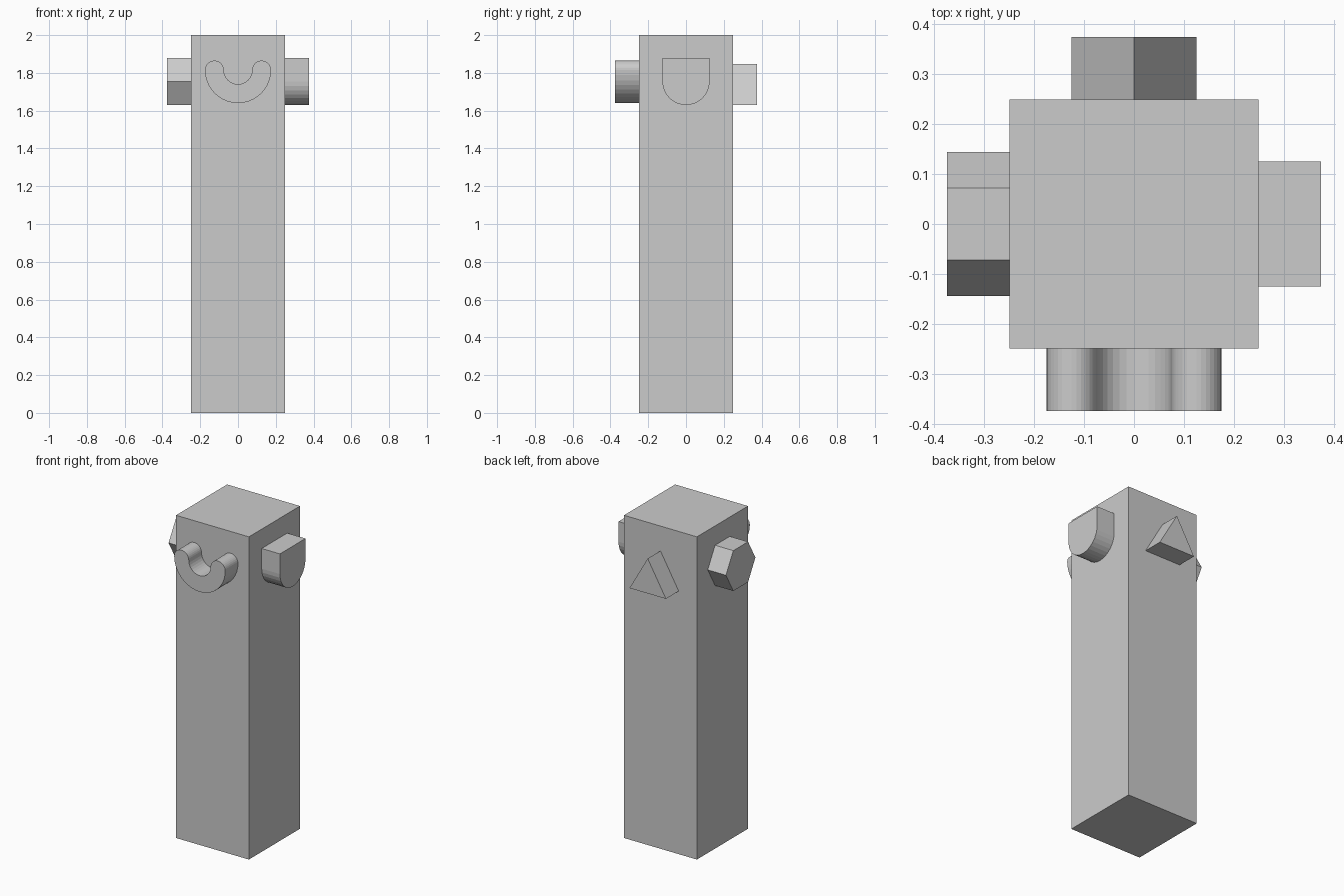
import bpy, bmesh
from math import cos, sin, pi, radians, sqrt
from mathutils import Matrix

if "Cube" in bpy.data.objects:
    bpy.data.objects.remove(bpy.data.objects["Cube"])

HALF, REACH, MID = 0.25, 0.375, 1.755


def arc(cx, cz, r, start, end, steps):
    """Points along an arc, last point left out so arcs can be chained."""
    angles = [radians(start + (end - start) * i / steps) for i in range(steps)]
    return [(cx + r * cos(a), cz + r * sin(a)) for a in angles]


def prism(name, outline, turn):
    """Extrude an outline out of the front face, then turn it to another side."""
    bm = bmesh.new()
    face = bm.faces.new([bm.verts.new((x, -HALF + 0.005, z)) for x, z in outline])
    grown = bmesh.ops.extrude_face_region(bm, geom=[face], use_keep_orig=True)["geom"]
    for v in grown:
        if isinstance(v, bmesh.types.BMVert):
            v.co.y = -REACH
    bmesh.ops.recalc_face_normals(bm, faces=bm.faces)
    bm.transform(Matrix.Rotation(radians(turn), 4, 'Z'))
    mesh = bpy.data.meshes.new(name)
    bm.to_mesh(mesh)
    bm.free()
    obj = bpy.data.objects.new(name, mesh)
    bpy.context.collection.objects.link(obj)
    return obj


# Square pillar
bpy.ops.mesh.primitive_cube_add(size=1, location=(0, 0, 1))
pillar = bpy.context.object
pillar.name = "pillar"
pillar.scale = (2 * HALF, 2 * HALF, 2)
bpy.ops.object.transform_apply(location=True, rotation=False, scale=True)

# Front: round-ended crescent
cz = 1.815
prism("front_crescent_peg",
      arc(0, cz, 0.175, 180, 360, 20) + arc(0.125, cz, 0.05, 0, 180, 16)
      + arc(0, cz, 0.075, 360, 180, 16) + arc(-0.125, cz, 0.05, 0, 180, 16), 0)

# Right: square top with half-round bottom
prism("right_arch_peg",
      arc(0, MID, 0.125, 180, 360, 16)
      + [(0.125, MID), (0.125, MID + 0.125), (-0.125, MID + 0.125)], 90)

# Back: equilateral triangle
base = MID - 0.125
prism("back_triangle_peg",
      [(-0.125, base), (0.125, base), (0, base + 0.125 * sqrt(3))], 180)

# Left: flat-topped hexagon
prism("left_hexagon_peg", arc(0, MID, 0.125 / cos(pi / 6), 0, 360, 6), -90)
